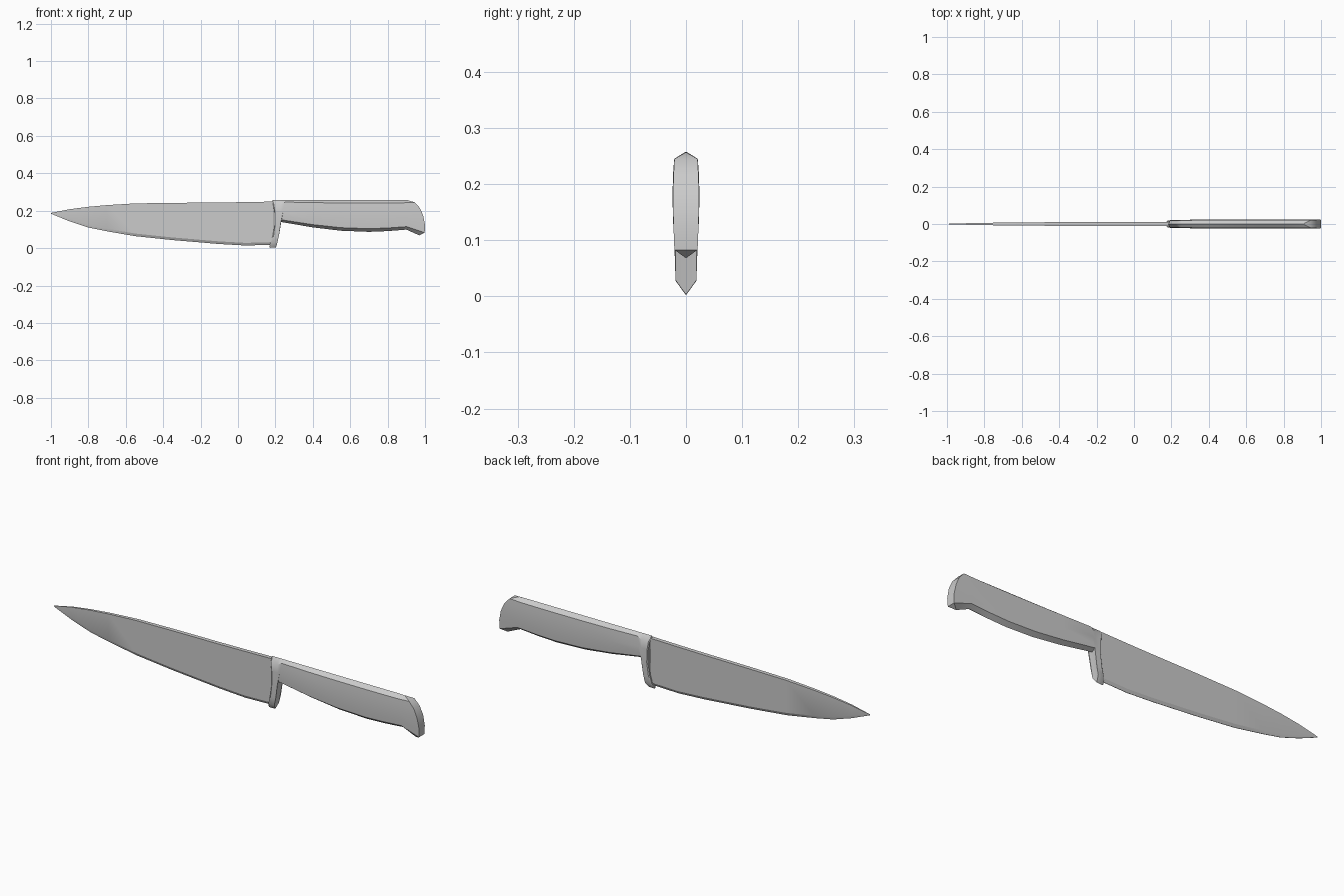
import bpy, bmesh, math

if "Cube" in bpy.data.objects:
    bpy.data.objects.remove(bpy.data.objects["Cube"])


def loft(name, rings, angle):
    """Skin a list of equal-length closed rings and cap both ends."""
    bm = bmesh.new()
    loops = [[bm.verts.new(p) for p in ring] for ring in rings]
    n = len(loops[0])
    for a, b in zip(loops, loops[1:]):
        for i in range(n):
            j = (i + 1) % n
            bm.faces.new((a[i], a[j], b[j], b[i]))
    # end caps are strips joining the left and right sides
    for ring in (loops[0], loops[-1]):
        for i in range(n // 2):
            quad = (ring[i], ring[i + 1], ring[n - 2 - i], ring[(n - 1 - i) % n])
            verts = list(dict.fromkeys(quad))
            if len(verts) > 2 and bm.faces.get(verts) is None:
                bm.faces.new(verts)
    bmesh.ops.remove_doubles(bm, verts=bm.verts, dist=0.0001)
    bmesh.ops.recalc_face_normals(bm, faces=bm.faces)
    mesh = bpy.data.meshes.new(name)
    bm.to_mesh(mesh)
    bm.free()
    obj = bpy.data.objects.new(name, mesh)
    bpy.context.collection.objects.link(obj)
    bpy.context.view_layer.objects.active = obj
    obj.select_set(True)
    bpy.ops.object.shade_smooth_by_angle(angle=math.radians(angle))
    obj.select_set(False)
    return obj


def mirrored_ring(side):
    """Side points (x, half width, z) from top to bottom, mirrored in y.
    A centre pad point keeps the ring even-strip cappable."""
    return [(x, -w, z) for x, w, z in side] + [(x, w, z) for x, w, z in reversed(side)]


# blade: x, spine z, cutting edge z, half thickness
blade = [(-1.0, .188, .184, .001), (-.9, .208, .143, .004), (-.8, .221, .110, .006),
         (-.7, .230, .090, .0075), (-.55, .239, .064, .009), (-.35, .242, .043, .010),
         (-.1, .244, .022, .010), (.04, .246, .014, .010), (.19, .249, .018, .010)]
rings = []
for x, top, bot, w in blade:
    bevel = min(.014, (top - bot) * .3)
    rings.append(mirrored_ring([(x, w, top), (x, w * .85, bot + bevel), (x, .0008, bot)]))
loft("blade", rings, 20)

# handle: top x, top z, bottom x, bottom z, half width, forward bulge
SIDE = [(0, 0), (.1, .88), (.25, .95), (.5, 1), (.75, .95), (.9, .88), (1, 0)]
handle = [(.183, .252, .167, .006, .017, .020), (.186, .258, .172, .002, .021, .020),
          (.225, .258, .203, .003, .021, .014), (.255, .258, .228, .140, .022, 0),
          (.4, .258, .4, .111, .024, 0), (.55, .258, .55, .093, .024, 0),
          (.7, .258, .7, .087, .024, 0), (.8, .258, .8, .091, .024, 0),
          (.87, .258, .9, .099, .024, .015)]
rings = []
for tx, tz, bx, bz, w, bulge in handle:
    rings.append(mirrored_ring([(tx + (bx - tx) * t + bulge * 4 * t * (1 - t), w * k,
                                 tz + (bz - tz) * t) for t, k in SIDE]))
# rounded butt profile
butt = [(.905, .257), (.945, .245), (.972, .215), (.99, .175), (1, .125), (.998, .083), (.97, .068)]
rings.append(mirrored_ring([(x, .0235 * k, z) for (x, z), (t, k) in zip(butt, SIDE)]))
loft("handle", rings, 35)
